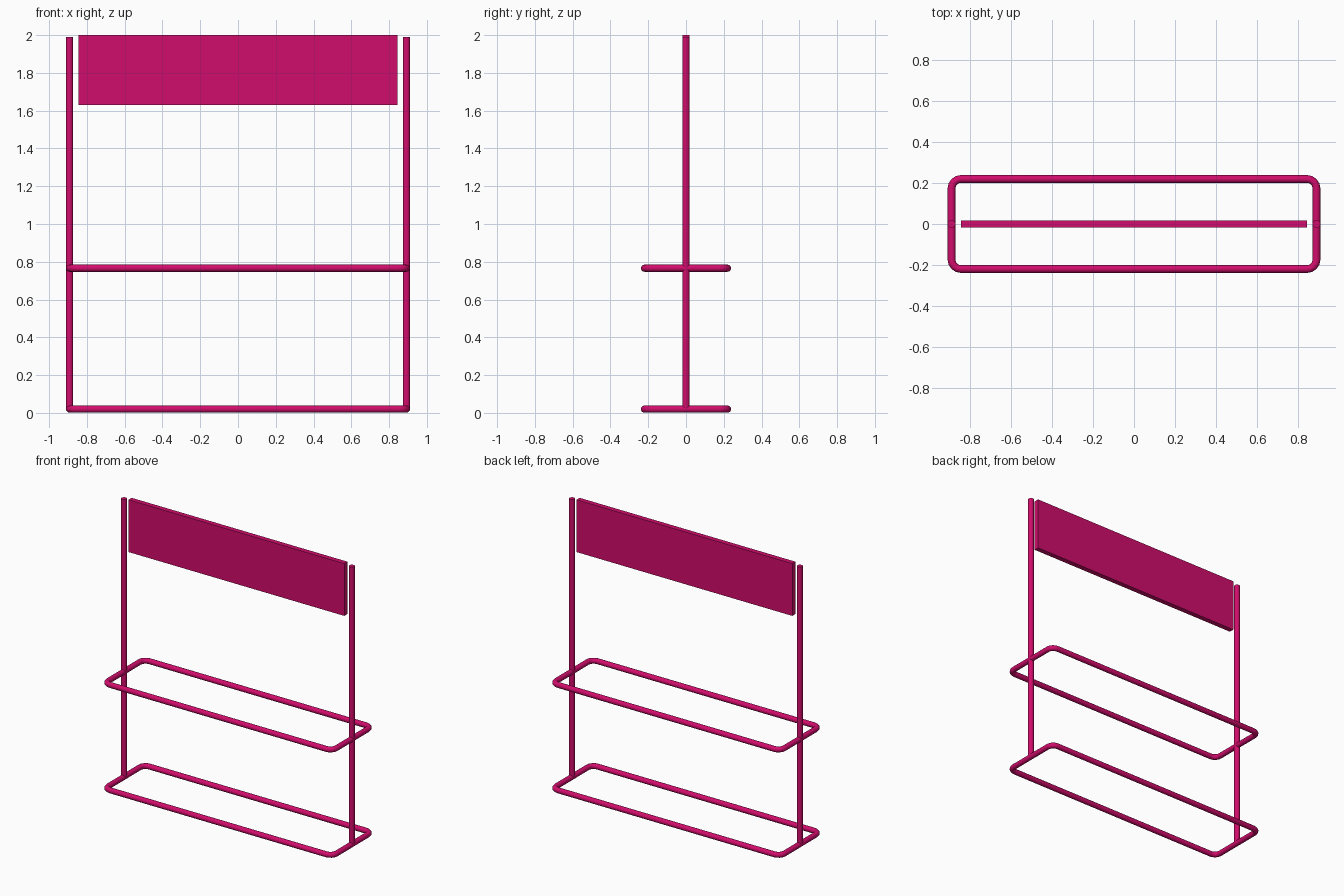
import bpy
import math

cube = bpy.data.objects.get("Cube")
if cube:
    bpy.data.objects.remove(cube, do_unlink=True)

pink = bpy.data.materials.new("magenta_paint")
pink.use_nodes = True
colour = (0.64, 0.004, 0.15, 1)
pink.diffuse_color = colour
pink.node_tree.nodes["Principled BSDF"].inputs["Base Color"].default_value = colour

TUBE = 0.019
HALF_X, HALF_Y = 0.892, 0.22
CORNER, STEPS = 0.045, 4
LOW_Z, MID_Z, POST_TOP = 0.02, 0.766, 1.99


def finish(obj, name):
    obj.name = name
    obj.data.materials.append(pink)


def ring(name, z):
    """Closed tube following a rounded rectangle."""
    points = []
    for i, (sx, sy) in enumerate(((1, 1), (-1, 1), (-1, -1), (1, -1))):
        for k in range(STEPS + 1):
            a = math.pi / 2 * (i + k / STEPS)
            points.append((sx * (HALF_X - CORNER) + CORNER * math.cos(a),
                           sy * (HALF_Y - CORNER) + CORNER * math.sin(a), 0, 1))
    curve = bpy.data.curves.new(name, "CURVE")
    curve.dimensions = "3D"
    curve.bevel_depth = TUBE
    curve.bevel_resolution = 4
    spline = curve.splines.new("POLY")
    spline.points.add(len(points) - 1)
    for target, p in zip(spline.points, points):
        target.co = p
    spline.use_cyclic_u = True
    spline.use_smooth = True
    obj = bpy.data.objects.new(name, curve)
    bpy.context.collection.objects.link(obj)
    obj.location.z = z
    finish(obj, name)


# Floor ring and middle ring
ring("base_ring", LOW_Z)
ring("middle_ring", MID_Z)

# Upright posts
for side, name in ((1, "left_post"), (-1, "right_post")):
    bpy.ops.mesh.primitive_cylinder_add(
        vertices=16, radius=TUBE, depth=POST_TOP - LOW_Z,
        location=(side * HALF_X, 0, (POST_TOP + LOW_Z) / 2))
    bpy.ops.object.shade_smooth_by_angle()
    finish(bpy.context.object, name)

# Header panel between the posts
bpy.ops.mesh.primitive_cube_add(size=1, location=(0, 0, 1.815))
panel = bpy.context.object
panel.scale = (1.69, 0.036, 0.37)
bpy.ops.object.transform_apply(location=False, rotation=False, scale=True)
finish(panel, "header_panel")
